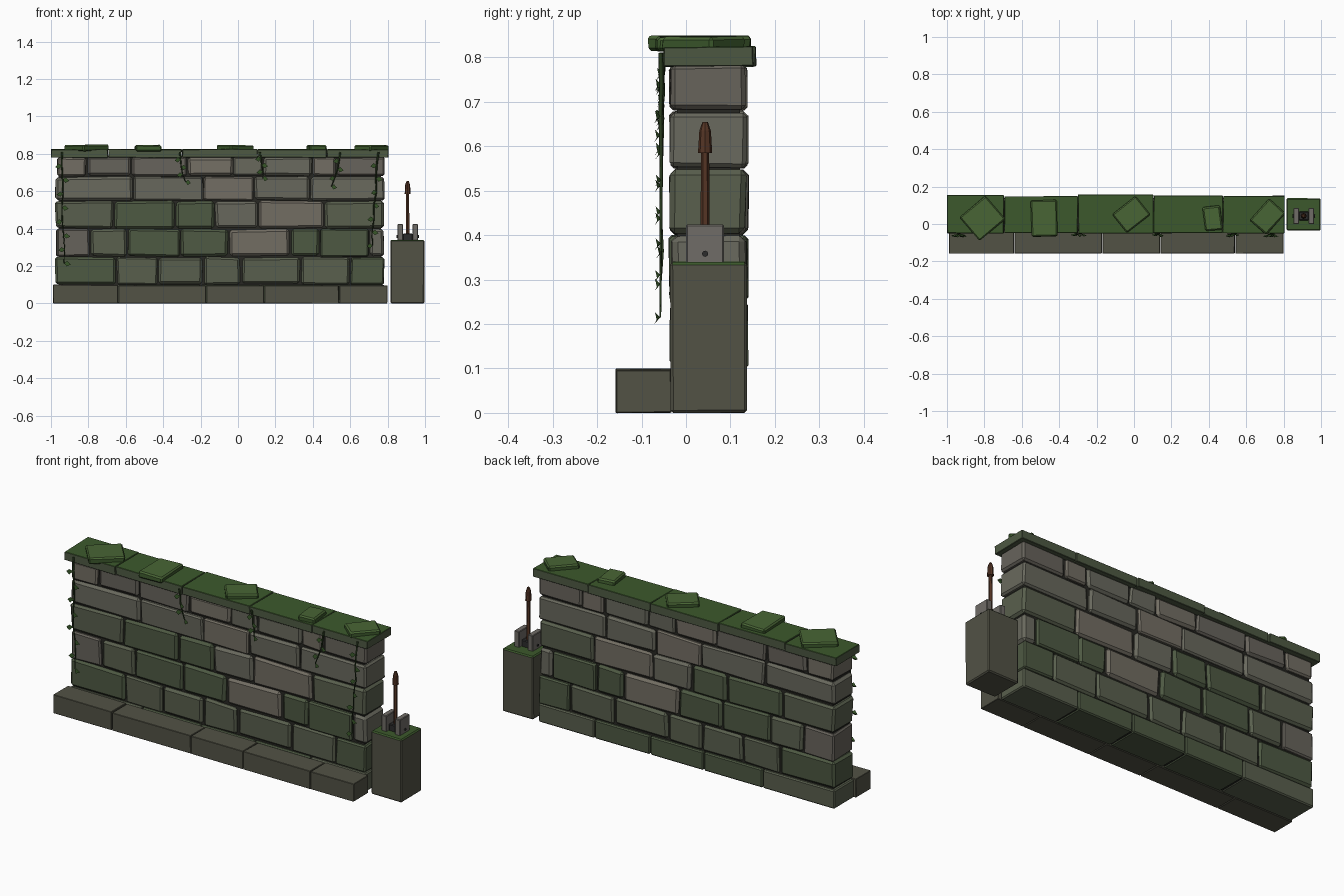
import bpy, bmesh, math, random
from mathutils import Vector, Matrix

if "Cube" in bpy.data.objects:
    bpy.data.objects.remove(bpy.data.objects["Cube"])

random.seed(4)
R = random.uniform


def mat(name, r, g, b):
    m = bpy.data.materials.new(name)
    m.diffuse_color = (r, g, b, 1)
    m.use_nodes = True
    m.node_tree.nodes["Principled BSDF"].inputs["Base Color"].default_value = m.diffuse_color
    return m


STONES = [mat("stone_warm", .17, .155, .125), mat("stone_grey", .135, .125, .105),
          mat("stone_dull", .14, .14, .11)]
MOSSY = [mat("stone_mossy", .10, .115, .075), mat("stone_damp", .075, .10, .055)]
BASE = mat("base_stone", .085, .085, .06)
MORTAR = mat("mortar", .02, .02, .016)
MOSS = mat("moss", .045, .10, .025)
MOSS_LIGHT = mat("moss_light", .065, .13, .035)
VINE = mat("vine", .025, .05, .015)
LEAF = mat("leaf", .035, .085, .02)
PLATE = mat("plate", .16, .15, .135)
IRON = mat("iron", .025, .025, .025)
WOOD = mat("wood", .09, .035, .018)


def finish(bm, name, *mats):
    me = bpy.data.meshes.new(name)
    bm.to_mesh(me)
    bm.free()
    ob = bpy.data.objects.new(name, me)
    for m in mats:
        me.materials.append(m)
    bpy.context.collection.objects.link(ob)
    return ob


def block(name, lo, hi, m, bevel=0.0, jit=0.0, top=None, rot=0.0):
    """Box between two corners, with wobbly corners, a chamfer and an optional mossy top."""
    lo, hi = Vector(lo), Vector(hi)
    mid, size = (lo + hi) / 2, hi - lo
    bm = bmesh.new()
    bmesh.ops.create_cube(bm, size=1)
    for v in bm.verts:
        v.co = Vector(c * s + R(-jit, jit) for c, s in zip(v.co, size))
    if bevel:
        bmesh.ops.bevel(bm, geom=bm.edges[:], offset=bevel, segments=1, affect='EDGES')
    bm.normal_update()
    for f in bm.faces:
        f.material_index = 1 if top and f.normal.z > .6 else 0
    bmesh.ops.transform(bm, matrix=Matrix.Translation(mid) @ Matrix.Rotation(rot, 4, 'Z'), verts=bm.verts)
    return finish(bm, name, m, *([top] if top else []))


def rod(name, p, q, r1, r2, sides, m):
    """Tapered cylinder from p to q."""
    p, q = Vector(p), Vector(q)
    d = q - p
    bm = bmesh.new()
    bmesh.ops.create_cone(bm, cap_ends=True, segments=sides, radius1=r1, radius2=r2, depth=d.length)
    bmesh.ops.transform(bm, verts=bm.verts, matrix=Matrix.Translation((p + q) / 2)
                        @ d.to_track_quat('Z', 'Y').to_matrix().to_4x4())
    return finish(bm, name, m)


# Dark mortar core behind the stones
block("mortar_core", (-.96, -.02, .004), (.765, .122, .79), MORTAR)

# Wall courses: bottom, top, joints along x
courses = [
    (.10, .25, [-.98, -.65, -.43, -.185, .015, .335, .60, .785]),
    (.25, .40, [-.975, -.79, -.59, -.31, -.05, .28, .44, .70, .785]),
    (.40, .55, [-.98, -.665, -.335, -.125, .11, .46, .785]),
    (.55, .68, [-.98, -.56, -.185, .085, .385, .785]),
    (.68, .785, [-.97, -.81, -.57, -.27, -.025, .135, .395, .525, .785]),
]
for n, (z0, z1, xs) in enumerate(courses):
    for a, b in zip(xs, xs[1:]):
        p = MOSSY if n == 0 else MOSSY + STONES if n < 3 else STONES
        block("wall_stone", (a + .004, -.034 + R(-.002, .002), z0 + .003),
              (b - .004, .136 + R(-.002, .002), z1 - .003), random.choice(p), R(.007, .014), .004)

# Plinth course under the wall and the step in front of it
joints = [-.99, -.64, -.17, .14, .54, .80]
for a, b in zip(joints, joints[1:]):
    block("step_stone", (a + .002, -.158, 0), (b - .002, -.033, .097 + R(-.003, .003)), BASE, .002, .001)
joints = [-.98, -.55, -.20, .12, .45, .785]
for a, b in zip(joints, joints[1:]):
    block("plinth_stone", (a + .002, -.032, 0), (b - .002, .137, .099), random.choice(MOSSY), .006, .001)

# Mossy coping slabs
joints = [-1, -.695, -.30, .105, .475, .805]
for a, b in zip(joints, joints[1:]):
    block("coping_slab", (a + .001, -.048 + R(-.006, .004), .78), (b - .001, .15 + R(-.004, .008), .824),
          MOSSY[1], .002, .002, MOSS)

# Moss clumps on the coping: x, y, width, depth, turn
for x, y, w, d, t in [(-.81, .03, .18, .165, 40), (-.48, .03, .14, .195, 2), (-.015, .052, .125, .16, -52),
                      (.42, .03, .095, .13, 7), (.715, .04, .12, .155, -42)]:
    block("moss_clump", (x - w / 2, y - d / 2, .814), (x + w / 2, y + d / 2, .847),
          MOSS, .007, .003, MOSS_LIGHT, math.radians(t))

# Vines hanging down the front, with leaves alternating left and right
for x0, x1, z1 in [(-.945, -.93, .215), (-.31, -.285, .65), (.12, .135, .67), (.55, .505, .625), (.75, .715, .31)]:
    n = max(4, round((.81 - z1) / .07))
    pts = [Vector((x0 + (x1 - x0) * i / n + R(-.006, .006), -.054 + R(-.004, .004),
                   .81 + (z1 - .81) * i / n)) for i in range(n + 1)]
    cu = bpy.data.curves.new("vine", 'CURVE')
    cu.dimensions = '3D'
    cu.bevel_depth, cu.bevel_resolution = .005, 0
    cu.use_fill_caps = True
    sp = cu.splines.new('POLY')
    sp.points.add(n)
    for i, (sv, p) in enumerate(zip(sp.points, pts)):
        sv.co, sv.radius = (*p, 1), 1.1 - .6 * i / n
    cu.materials.append(VINE)
    bpy.context.collection.objects.link(bpy.data.objects.new("vine", cu))
    bm = bmesh.new()
    for i, p in enumerate(pts[1:]):
        s, k = (1 if i % 2 else -1), R(.028, .038)
        ring = [bm.verts.new(p + Vector(c)) for c in
                [(0, 0, 0), (s * k * .45, -.012, .012), (s * k, -.008, -.006), (s * k * .4, -.014, -.016)]]
        back = bm.verts.new(p + Vector((s * k * .45, -.002, -.002)))
        bm.faces.new(ring)
        for j in range(4):
            bm.faces.new((ring[(j + 1) % 4], ring[j], back))
    bmesh.ops.recalc_face_normals(bm, faces=bm.faces[:])
    finish(bm, "vine_leaves", LEAF)

# Lever pedestal
block("pedestal", (.815, -.035, 0), (.996, .137, .34), BASE, .006, .001, MOSS)

# Lever bracket: two plates, axle and hub
for x in (.867, .948):
    block("bracket_plate", (x - .015, 0, .335), (x + .015, .085, .424), PLATE, .003)
rod("axle", (.848, .043, .358), (.967, .043, .358), .007, .007, 8, IRON)
block("lever_hub", (.882, .02, .335), (.933, .066, .375), IRON, .004)

# Lever shaft and grip
rod("lever_shaft", (.907, .043, .35), (.907, .043, .60), .011, .009, 6, WOOD)
rod("lever_grip", (.907, .043, .585), (.907, .043, .635), .016, .013, 8, WOOD)
rod("lever_tip", (.907, .043, .635), (.907, .043, .655), .013, .006, 8, WOOD)
